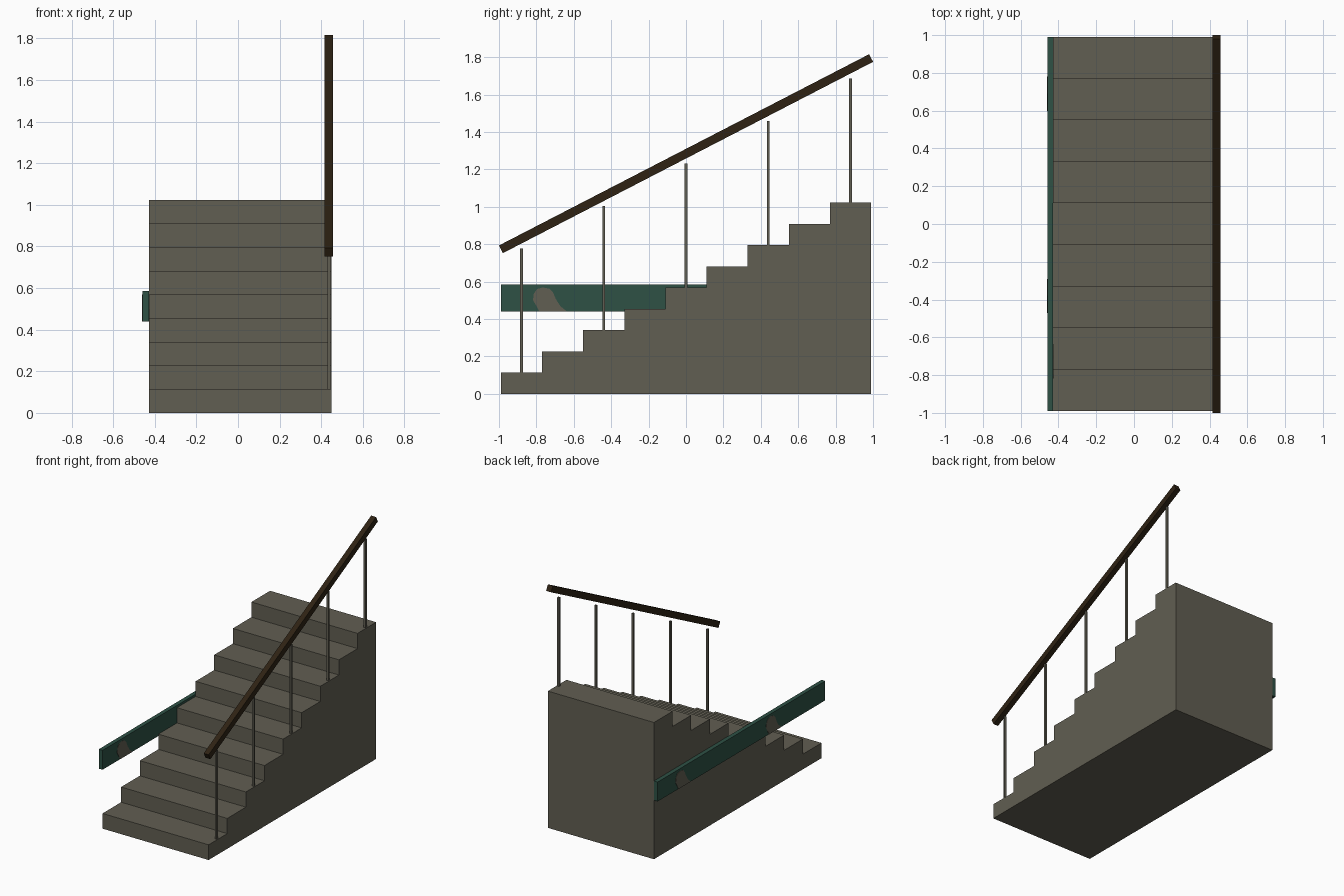
import bpy, bmesh, math
from mathutils import Matrix, Vector

if "Cube" in bpy.data.objects:
    bpy.data.objects.remove(bpy.data.objects["Cube"])

STEPS, RUN, RISE = 9, 0.22, 1.023 / 9
X0, X1 = -0.428, 0.45


def material(name, rgb):
    m = bpy.data.materials.new(name)
    lin = [((c / 255 + 0.055) / 1.055) ** 2.4 for c in rgb]
    m.diffuse_color = (*lin, 1)
    m.use_nodes = True
    m.node_tree.nodes["Principled BSDF"].inputs["Base Color"].default_value = m.diffuse_color
    return m


STONE = material("grey stone", (97, 94, 82))
GREEN = material("dark green", (46, 81, 69))
WOOD = material("dark wood", (46, 34, 19))


def finish(name, bm, mat):
    bmesh.ops.recalc_face_normals(bm, faces=bm.faces)
    me = bpy.data.meshes.new(name)
    bm.to_mesh(me)
    bm.free()
    me.materials.append(mat)
    ob = bpy.data.objects.new(name, me)
    bpy.context.collection.objects.link(ob)
    return ob


def extrude_yz(name, profile, x0, x1, mat):
    """Extrude a (y, z) outline along x."""
    bm = bmesh.new()
    f = bm.faces.new([bm.verts.new((x0, y, z)) for y, z in profile])
    ext = bmesh.ops.extrude_face_region(bm, geom=[f])
    verts = [v for v in ext["geom"] if isinstance(v, bmesh.types.BMVert)]
    bmesh.ops.translate(bm, verts=verts, vec=(x1 - x0, 0, 0))
    return finish(name, bm, mat)


def box(name, center, size, mat, tilt=0.0):
    bm = bmesh.new()
    mx = (Matrix.Translation(center) @ Matrix.Rotation(tilt, 4, 'X')
          @ Matrix.Diagonal((*size, 1)))
    bmesh.ops.create_cube(bm, size=1, matrix=mx)
    return finish(name, bm, mat)


# Solid flight of stairs
profile = [(-0.99, 0)]
for i in range(STEPS):
    y = -0.99 + i * RUN
    profile += [(y, (i + 1) * RISE), (y + RUN, (i + 1) * RISE)]
profile.append((0.99, 0))
extrude_yz("stairs", profile, X0, X1, STONE)

# Balusters on every second step
for k in range(5):
    base = (2 * k + 1) * RISE
    box(f"baluster_{k + 1}", (0.437, -0.88 + k * 0.44, base + 0.332),
        (0.015, 0.015, 0.664), STONE)

# Sloping handrail
box("handrail", (0.437, 0, 1.284), (0.041, 2.228, 0.046), WOOD,
    math.atan2(RISE, RUN))

# Level side board
box("side_board", (-0.4435, 0, 0.513), (0.031, 1.98, 0.145), GREEN)

# Worn patches painted on the board, inside and outside
PATCH = [(-0.785, 0.4405), (-0.80, 0.47), (-0.818, 0.50), (-0.814, 0.535),
         (-0.797, 0.56), (-0.765, 0.569), (-0.73, 0.562), (-0.711, 0.542),
         (-0.695, 0.505), (-0.67, 0.467), (-0.636, 0.4405)]
extrude_yz("inner_patch", PATCH, -0.429, -0.4265, STONE)
for n, c in enumerate((-1.108, -0.038)):
    extrude_yz(f"outer_patch_{n + 1}", [(c - y, z) for y, z in PATCH],
               -0.4605, -0.458, STONE)
